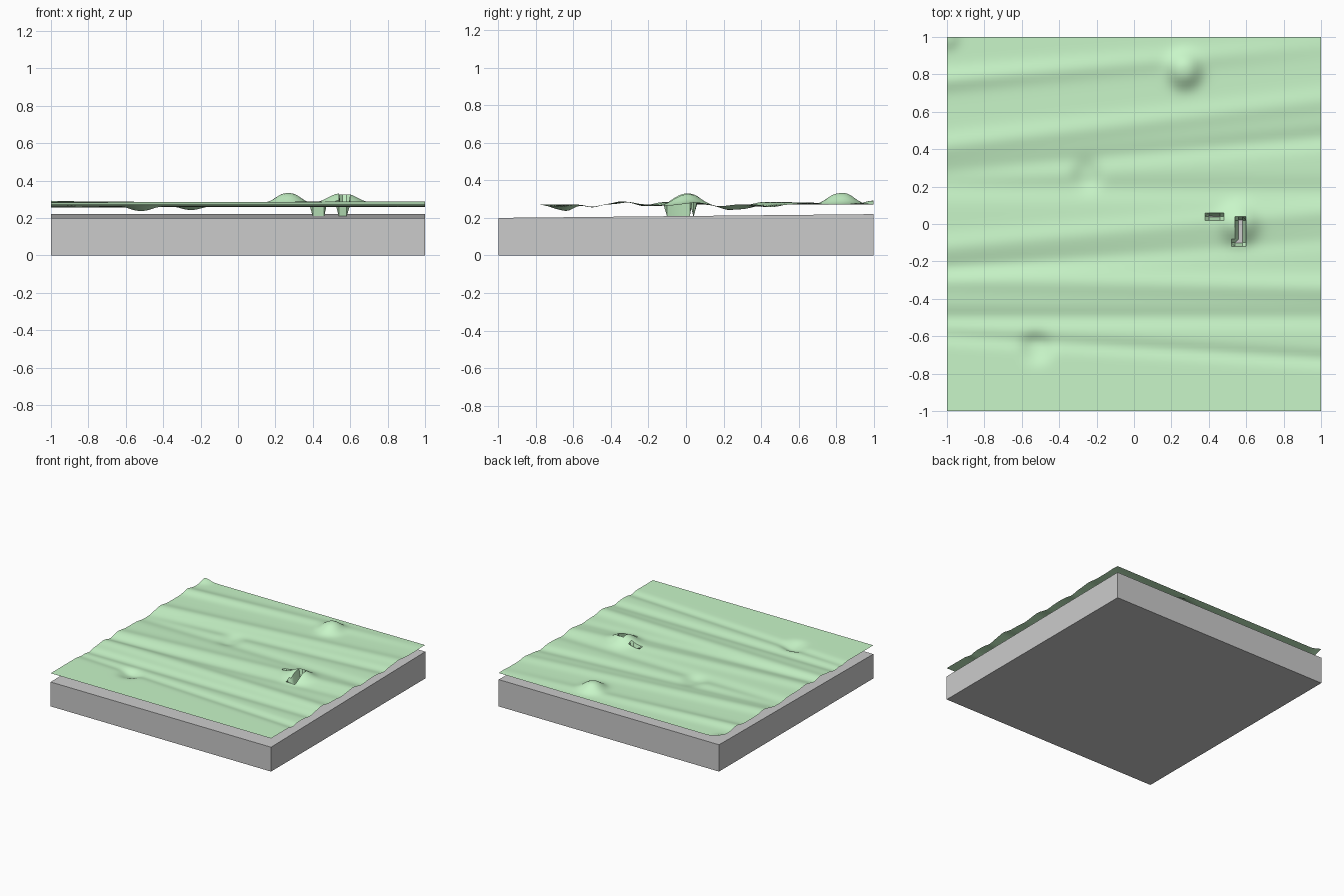
import bpy, bmesh
from math import exp

if "Cube" in bpy.data.objects:
    bpy.data.objects.remove(bpy.data.objects["Cube"])

REST = 0.272   # rest height of the sheet

# Folds running across x: (y at left, y at right, height left, height right, width)
FOLDS = [
    (0.77, 0.95, 0.018, 0.004, 0.055),
    (0.42, 0.66, 0.014, 0.010, 0.060),
    (0.20, 0.18, -0.012, -0.010, 0.060),
    (0.28, 0.46, -0.010, -0.014, 0.055),
    (-0.12, 0.06, 0.012, 0.010, 0.060),
    (-0.30, -0.34, 0.012, 0.016, 0.060),
    (-0.24, -0.09, -0.012, -0.006, 0.050),
    (-0.50, -0.50, -0.016, -0.012, 0.050),
    (-0.60, -0.72, -0.010, -0.012, 0.040),
]
# Round bumps and dimples: (x, y, height, radius)
BUMPS = [
    (0.27, 0.82, 0.058, 0.085),
    (0.56, 0.00, 0.050, 0.095),
    (-0.52, -0.66, -0.026, 0.075),
    (-0.25, 0.26, -0.024, 0.075),
    (-1.00, 1.00, 0.020, 0.060),
]
# Small pits reaching the slab: (x min, x max, y min, y max)
PITS = [(0.40, 0.46, 0.04, 0.04), (0.56, 0.58, -0.10, 0.02), (0.54, 0.56, -0.10, -0.10)]


def sheet_height(x, y):
    for x0, x1, y0, y1 in PITS:
        if x0 - .005 < x < x1 + .005 and y0 - .005 < y < y1 + .005:
            return 0.205
    t = (x + 1) / 2
    z = REST
    for ya, yb, ha, hb, w in FOLDS:
        d = (y - ya - (yb - ya) * t) / w
        z += (ha + (hb - ha) * t) * exp(-d * d)
    for bx, by, h, r in BUMPS:
        z += h * exp(-(((x - bx) ** 2 + (y - by) ** 2) / (r * r)) ** 1.3)
    return z


def make_object(name, bm):
    mesh = bpy.data.meshes.new(name)
    bm.to_mesh(mesh)
    bm.free()
    obj = bpy.data.objects.new(name, mesh)
    bpy.context.collection.objects.link(obj)
    return obj


# Slab whose top rises slightly to the back
bm = bmesh.new()
bmesh.ops.create_cube(bm, size=2)
for v in bm.verts:
    v.co.z = 0 if v.co.z < 0 else 0.21 + 0.01 * v.co.y
make_object("base_slab", bm)

# Rippled open sheet hovering over the slab
bm = bmesh.new()
bmesh.ops.create_grid(bm, x_segments=100, y_segments=100, size=1)
for v in bm.verts:
    v.co.z = sheet_height(v.co.x, v.co.y)
sheet = make_object("rippled_sheet", bm)
green = bpy.data.materials.new("pale_green")
green.diffuse_color = (0.58, 0.92, 0.58, 1)
green.use_nodes = True
green.node_tree.nodes["Principled BSDF"].inputs["Base Color"].default_value = green.diffuse_color
sheet.data.materials.append(green)

bpy.ops.object.select_all(action='DESELECT')
sheet.select_set(True)
bpy.context.view_layer.objects.active = sheet
bpy.ops.object.shade_smooth_by_angle(angle=0.7)
